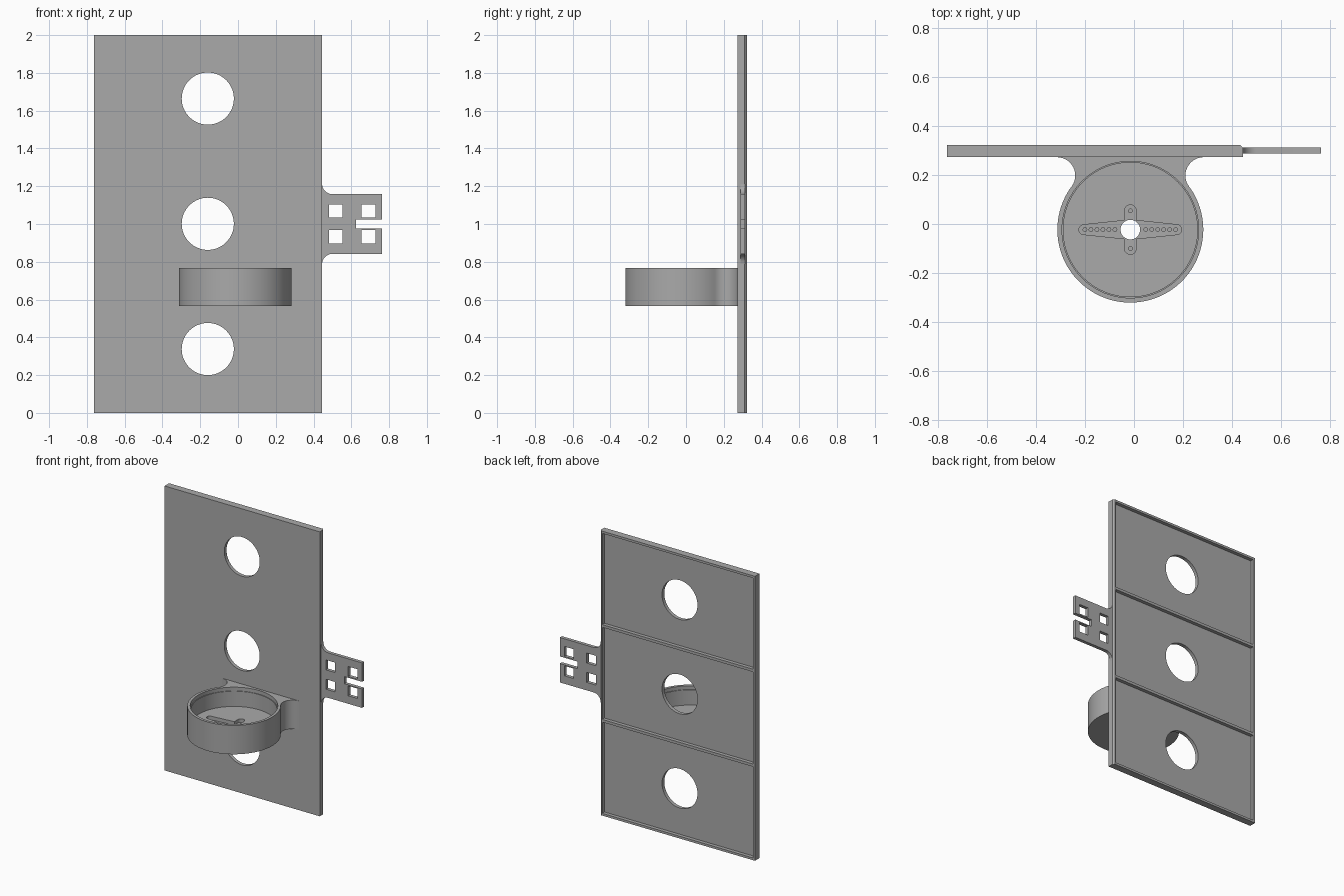
import bpy, bmesh
from math import sin, cos, pi, radians, atan2
from mathutils import Vector

if "Cube" in bpy.data.objects:
    bpy.data.objects.remove(bpy.data.objects["Cube"], do_unlink=True)

grey = bpy.data.materials.new("plain_grey")
grey.use_nodes = True
COLOR = (0.4, 0.4, 0.4, 1)
grey.diffuse_color = COLOR
grey.node_tree.nodes["Principled BSDF"].inputs["Base Color"].default_value = COLOR


def arc(cx, cy, r, a0, a1, n):
    """Points on an arc, angles in degrees."""
    return [(cx + r * cos(radians(a0 + (a1 - a0) * i / n)),
             cy + r * sin(radians(a0 + (a1 - a0) * i / n))) for i in range(n + 1)]


def circle(cx, cy, r, n=64):
    return arc(cx, cy, r, 0, 360, n)[:-1]


def rect(x0, x1, y0, y1):
    return [(x0, y0), (x1, y0), (x1, y1), (x0, y1)]


def prism(name, pts, lo, hi, axis="z"):
    """Extrude a closed profile along z, or an (x, z) profile along y."""
    bm = bmesh.new()
    place = (lambda p: (p[0], p[1], lo)) if axis == "z" else (lambda p: (p[0], lo, p[1]))
    face = bm.faces.new([bm.verts.new(place(p)) for p in pts])
    ext = bmesh.ops.extrude_face_region(bm, geom=[face])["geom"]
    move = Vector((0, 0, hi - lo)) if axis == "z" else Vector((0, hi - lo, 0))
    bmesh.ops.translate(bm, vec=move, verts=[v for v in ext if isinstance(v, bmesh.types.BMVert)])
    bmesh.ops.recalc_face_normals(bm, faces=bm.faces)
    mesh = bpy.data.meshes.new(name)
    bm.to_mesh(mesh)
    bm.free()
    mesh.materials.append(grey)
    obj = bpy.data.objects.new(name, mesh)
    bpy.context.collection.objects.link(obj)
    return obj


def cut(obj, pts, lo, hi, axis="z"):
    """Subtract a prism and bake the result."""
    cutter = prism("cutter", pts, lo, hi, axis)
    cutter.hide_render = True
    mod = obj.modifiers.new("cut", "BOOLEAN")
    mod.operation, mod.solver, mod.object = "DIFFERENCE", "EXACT", cutter
    bpy.context.view_layer.update()
    baked = bpy.data.meshes.new_from_object(
        obj.evaluated_get(bpy.context.evaluated_depsgraph_get()))
    obj.modifiers.clear()
    obj.data = baked
    bpy.data.objects.remove(cutter, do_unlink=True)


# Back plate with a chamfered rear edge, three recessed bays and round holes
X0, X1, FRONT, BACK, RIM = -0.763, 0.445, 0.273, 0.323, 0.016
plate = prism("back_plate", [(X0, FRONT), (X1, FRONT), (X1, BACK - 0.012),
                             (X1 - 0.012, BACK), (X0, BACK)], 0, 2)
for i in range(3):
    z0, z1 = i * 2 / 3 + RIM * (1 if i == 0 else 0.6), (i + 1) * 2 / 3 - RIM * (1 if i == 2 else 0.6)
    cut(plate, rect(X0 + RIM, X1 - RIM - 0.004, z0, z1), BACK - 0.025, BACK + 0.1, "y")
    cut(plate, circle(-0.16, 0.338 + i * 0.663, 0.138), FRONT - 0.1, BACK + 0.1, "y")

# Side tab with filleted root, end slot and four square holes
R = 0.055
tab_outline = ([(X1 - 0.005, 1 - 0.158 - R)] + arc(X1 + R, 1 - 0.158 - R, R, 180, 90, 8)
               + [(0.763, 0.842), (0.763, 0.975), (0.625, 0.975),
                  (0.625, 1.025), (0.763, 1.025), (0.763, 1.158)]
               + arc(X1 + R, 1.158 + R, R, 270, 180, 8) + [(X1 - 0.005, 1.158 + R)])
tab = prism("side_tab", tab_outline, 0.288, 0.312, "y")
for x in (0.482, 0.655):
    for z in (0.898, 1.034):
        cut(tab, rect(x, x + 0.072, z, z + 0.07), 0.2, 0.4, "y")

# Round cup blended into the plate by concave fillets
CX, CY, RO, RF = -0.015, -0.023, 0.298, 0.075
DX, DY = 0.30, FRONT - RF - CY
t = atan2(DY, DX) * 180 / pi
outline = (arc(CX - DX, CY + DY, RF, 90, -t, 14)
           + arc(CX, CY, RO, 180 - t, 360 + t, 80)[1:-1]
           + arc(CX + DX, CY + DY, RF, 180 + t, 90, 14)
           + [(CX + DX, FRONT + 0.004), (CX - DX, FRONT + 0.004)])
cup = prism("cup_holder", outline, 0.565, 0.768)
FLOOR = 0.635
cut(cup, circle(CX, CY, 0.274, 96), FLOOR, 0.9)
cut(cup, circle(CX, CY, 0.279, 96), 0.742, 0.9)

# Cross-shaped pocket in the cup floor, with a centre bore and pin holes
long_arm = ([(CX, CY - 0.04)] + arc(CX + 0.19, CY, 0.02, -80, 80, 8)
            + [(CX, CY + 0.04)] + arc(CX - 0.19, CY, 0.02, 100, 260, 8))
short_arm = arc(CX, CY + 0.077, 0.024, 0, 180, 10) + arc(CX, CY - 0.077, 0.024, 180, 360, 10)
POCKET = FLOOR - 0.025
cut(cup, long_arm, POCKET, 0.7)
cut(cup, short_arm, POCKET, 0.7)
cut(cup, circle(CX, CY, 0.04, 32), 0.5, 0.7)
pins = [(CX + s * (0.063 + 0.0245 * i), CY) for s in (-1, 1) for i in range(6)]
pins += [(CX, CY + s * 0.077) for s in (-1, 1)]
for px, py in pins:
    cut(cup, circle(px, py, 0.008, 8), POCKET - 0.015, 0.7)

# Smooth the curved walls and keep edges sharp
bpy.ops.object.select_all(action="DESELECT")
for obj in (plate, tab, cup):
    obj.select_set(True)
bpy.context.view_layer.objects.active = cup
bpy.ops.object.shade_smooth_by_angle(angle=radians(30))
